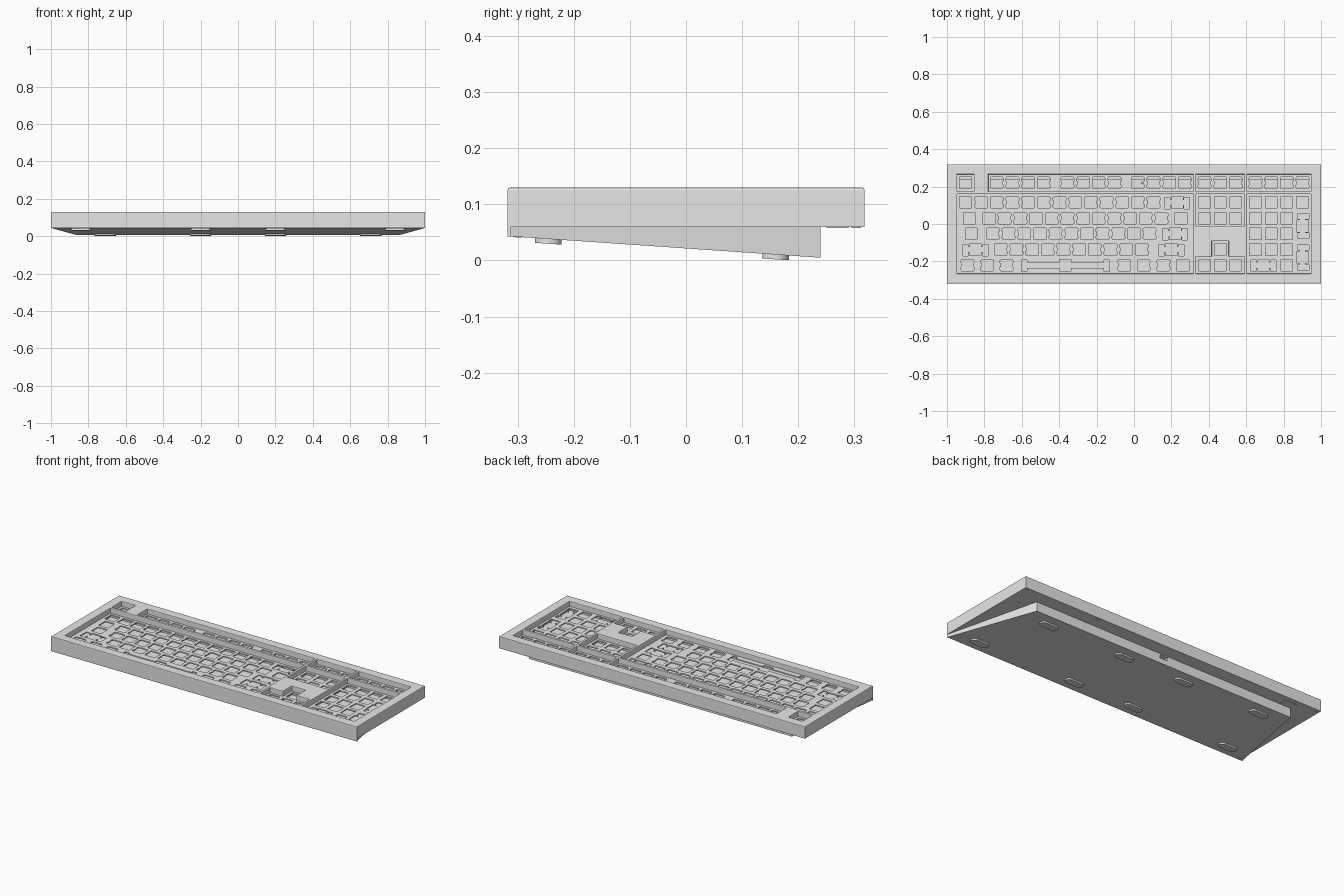
import bpy, bmesh, math
from mathutils import Matrix, Vector

old = bpy.data.objects.get("Cube")
if old:
    bpy.data.objects.remove(old, do_unlink=True)

U = 0.0838                        # key pitch
X0, Y0 = -11.25 * U, 3.125 * U    # upper left corner of the key field
H = 0.031                         # half of a switch hole

grey = bpy.data.materials.new("light grey")
grey.use_nodes = True
grey.diffuse_color = (0.8, 0.8, 0.8, 1)
grey.node_tree.nodes["Principled BSDF"].inputs["Base Color"].default_value = (0.8, 0.8, 0.8, 1)


def add_object(name, bm):
    mesh = bpy.data.meshes.new(name)
    bm.to_mesh(mesh)
    bm.free()
    mesh.materials.append(grey)
    obj = bpy.data.objects.new(name, mesh)
    bpy.context.collection.objects.link(obj)
    return obj


def slab(name, outlines, z0, z1, rim=0.0):
    """Extrude a filled outline; further outlines inside it become holes."""
    curve = bpy.data.curves.new(name + " outline", 'CURVE')
    curve.dimensions, curve.fill_mode = '2D', 'BOTH'
    curve.extrude = (z1 - z0) / 2
    for points in outlines:
        spline = curve.splines.new('POLY')
        spline.points.add(len(points) - 1)
        for p, (x, y) in zip(spline.points, points):
            p.co = (x, y, 0, 1)
        spline.use_cyclic_u = True
    helper = bpy.data.objects.new(name + " helper", curve)
    bpy.context.collection.objects.link(helper)
    graph = bpy.context.evaluated_depsgraph_get()
    mesh = bpy.data.meshes.new_from_object(helper.evaluated_get(graph))
    bm = bmesh.new()
    bm.from_mesh(mesh)
    bpy.data.objects.remove(helper, do_unlink=True)
    bpy.data.curves.remove(curve)
    bpy.data.meshes.remove(mesh)
    bmesh.ops.remove_doubles(bm, verts=bm.verts, dist=1e-5)
    bmesh.ops.recalc_face_normals(bm, faces=bm.faces)
    bmesh.ops.translate(bm, verts=bm.verts, vec=(0, 0, (z0 + z1) / 2))
    if rim:
        edges = [e for e in bm.edges if len(e.link_faces) == 2
                 and min(v.co.z for v in e.verts) > z1 - 1e-4
                 and e.calc_face_angle() > 0.5]
        bmesh.ops.bevel(bm, geom=edges, offset=rim, segments=2, profile=0.5, affect='EDGES')
    for f in bm.faces:
        f.smooth = False
    return add_object(name, bm)


def rect(x0, x1, y0, y1):
    return [(x0, y0), (x1, y0), (x1, y1), (x0, y1)]


def disc(x, y, r, n=16, stretch=0.0):
    """Circle, or a stadium when stretched along x."""
    pts = []
    for i in range(n):
        a = 2 * math.pi * (i + 0.5) / n
        pts.append((x + r * math.cos(a) + math.copysign(stretch, math.cos(a)), y + r * math.sin(a)))
    return pts


def field(c0, c1, r0, r1, m=0.003):
    """Opening in the frame, given in key units."""
    return rect(X0 + c0 * U - m, X0 + c1 * U + m, Y0 - r1 * U - m, Y0 - r0 * U + m)


# Switch hole shapes
def plain_hole():
    return rect(-H, H, -H, H)


def eared_hole():
    e, a, b = 0.0345, 0.011, 0.026
    side = [(H, -H), (H, -b), (e, -b), (e, -a), (H, -a),
            (H, a), (e, a), (e, b), (H, b), (H, H)]
    return side + [(-x, -y) for x, y in side]


def wide_hole(d=0.0525, w=0.0146, ch=0.014):
    side = [(H, -H), (H, -ch), (d - w, -ch), (d - w, -0.034), (d + w, -0.034),
            (d + w, 0.027), (d - w, 0.027), (d - w, ch), (H, ch), (H, H)]
    return side + [(-x, y) for x, y in reversed(side)]


def upright_hole():
    return [(-y, x) for x, y in wide_hole()]


holes = []


def key(col, row, shape):
    cx, cy = X0 + col * U, Y0 - row * U
    holes.append([(x + cx, y + cy) for x, y in shape])


def run(start, count, row, shape=eared_hole, step=1.0):
    for i in range(count):
        key(start + i * step, row, shape())


ROWS = [0.5] + [1.75 + i for i in range(5)]
F, R1, R2, R3, R4, R5 = ROWS

# Function row
run(0.5, 1, F, plain_hole)
for first in (2.5, 7, 11.5):
    run(first, 4, F)
run(15.75, 3, F)
run(19, 4, F)

# Main block
run(0.5, 1, R1, plain_hole)
run(1.5, 12, R1)
key(14, R1, wide_hole())
key(0.75, R2, plain_hole())
run(2, 12, R2)
key(14.25, R2, plain_hole())
key(0.875, R3, plain_hole())
run(2.25, 11, R3)
key(13.875, R3, wide_hole())
key(1.125, R4, wide_hole())
run(2.75, 10, R4)
key(13.625, R4, wide_hole())
run(0.625, 3, R5, step=1.25)
key(6.875, R5, wide_hole(d=0.22))
run(10.625, 4, R5, step=1.25)

# Navigation block and number pad
for r in (R1, R2, R5):
    run(15.75, 3, r, plain_hole)
key(16.75, R4, plain_hole())
run(19, 4, R1, plain_hole)
for r in (R2, R3, R4):
    run(19, 3, r, plain_hole)
key(19.5, R5, wide_hole())
key(21, R5, plain_hole())
key(22, (R2 + R3) / 2, upright_hole())
key(22, (R4 + R5) / 2, upright_hole())
holes.append(disc(0.043, Y0 - F * U, 0.007, 12))     # indicator hole

slab("switch_plate", [rect(-0.96, 0.96, -0.28, 0.28)] + holes, 0.092, 0.099)

# Frame with an opening for each key group
low = field(15.25, 18.25, 5.25, 6.25)
up = field(16.25, 17.25, 4.25, 5.25)
arrows = low[:3] + [(up[1][0], low[2][1]), up[2], up[3], (up[0][0], low[2][1]), low[3]]
openings = [field(0, 1, 0, 1), field(2, 15, 0, 1), field(15.25, 18.25, 0, 1),
            field(18.5, 22.5, 0, 1), field(0, 15, 1.25, 6.25),
            field(15.25, 18.25, 1.25, 3.25), field(18.5, 22.5, 1.25, 6.25), arrows]
slab("top_frame", [rect(-1, 1, -0.318, 0.318)] + openings, 0.06, 0.13, rim=0.004)
slab("front_lip", [rect(-1, 1, -0.318, -0.312)], 0.043, 0.06)
slab("inner_floor", [rect(-0.98, 0.98, -0.3, 0.3)], 0.0601, 0.076)
slab("inner_rail", [rect(-0.96, 0.96, 0.236, 0.28)], 0.076, 0.09)

# Wedge-shaped base, narrower at the back
FRONT_Y, BACK_Y, FRONT_Z, BACK_Z = -0.313, 0.24, 0.043, 0.005
bm = bmesh.new()
bmesh.ops.create_cube(bm, size=2)
for v in bm.verts:
    back, top = v.co.y > 0, v.co.z > 0
    v.co.x *= 0.86 if back else 0.997
    v.co.y = BACK_Y if back else FRONT_Y
    v.co.z = 0.0605 if top else (BACK_Z if back else FRONT_Z)
base = add_object("wedge_base", bm)

# Cable port cut into the back wall
cutter = slab("port_cutter", [rect(-0.026, 0.026, 0.2, 0.26)], 0.034, 0.054)
cutter.hide_render = True
mod = base.modifiers.new("port", 'BOOLEAN')
mod.operation, mod.object, mod.solver = 'DIFFERENCE', cutter, 'EXACT'
bpy.context.view_layer.objects.active = base
bpy.ops.object.modifier_apply(modifier=mod.name)
bpy.data.objects.remove(cutter, do_unlink=True)

# Feet and screws on the sloping underside
SLOPE = (BACK_Z - FRONT_Z) / (BACK_Y - FRONT_Y)


def under(name, outline, x, y, depth):
    obj = slab(name, [outline], -depth, 0.002)
    z = FRONT_Z + SLOPE * (y - FRONT_Y)
    obj.data.transform(Matrix.Translation(Vector((x, y, z)))
                       @ Matrix.Rotation(math.atan(SLOPE), 4, 'X'))


for y, outer, place in ((-0.245, 0.84, "front"), (0.16, 0.71, "back")):
    for x in (-outer, -0.2, 0.2, outer):
        under(place + "_foot", disc(0, 0, 0.024, 20, stretch=0.033), x, y, 0.0085)
for x in (-0.975, -0.49, 0, 0.49, 0.975):
    under("front_screw", disc(0, 0, 0.008), x, -0.3, 0.001)
for x in (-0.98, -0.5, 0.5, 0.98):
    slab("back_screw", [disc(x, 0.303, 0.008)], 0.0575, 0.061)
slab("underside_plate", [rect(-0.86, -0.78, 0.25, 0.29)], 0.0575, 0.061)
